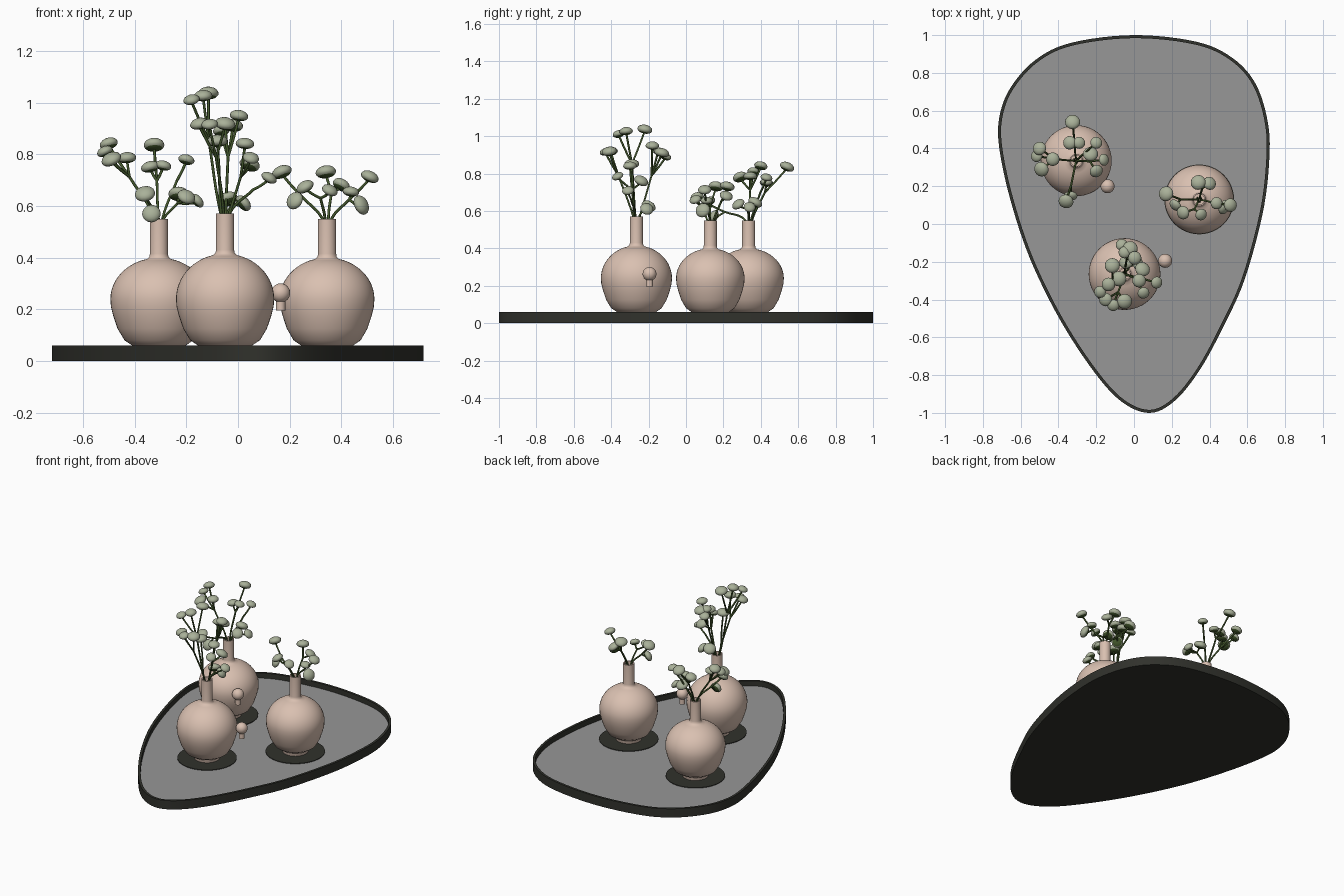
import bpy, bmesh, math
from mathutils import Vector

if "Cube" in bpy.data.objects:
    bpy.data.objects.remove(bpy.data.objects["Cube"])


def material(name, rgb):
    m = bpy.data.materials.new(name)
    m.diffuse_color = (*rgb, 1)
    m.use_nodes = True
    m.node_tree.nodes["Principled BSDF"].inputs["Base Color"].default_value = m.diffuse_color
    return m


DARK = material("charcoal", (0.030, 0.031, 0.025))
GREY = material("mirror grey", (0.31, 0.31, 0.31))
CLAY = material("blush clay", (0.70, 0.53, 0.44))
STEM = material("stem green", (0.055, 0.095, 0.025))
PETAL = material("sage petal", (0.40, 0.44, 0.32))


def finish(name, bm, mats, smooth=40):
    me = bpy.data.meshes.new(name)
    bmesh.ops.recalc_face_normals(bm, faces=bm.faces[:])
    bm.to_mesh(me)
    bm.free()
    ob = bpy.data.objects.new(name, me)
    bpy.context.collection.objects.link(ob)
    for m in mats:
        me.materials.append(m)
    bpy.ops.object.select_all(action='DESELECT')
    ob.select_set(True)
    bpy.context.view_layer.objects.active = ob
    bpy.ops.object.shade_smooth_by_angle(angle=math.radians(smooth))
    return ob


def lathe(name, profile, centre, mats, segs=48):
    """Revolve (radius, z) points around a vertical axis."""
    bm = bmesh.new()
    rings = []
    for r, z in profile:
        if r == 0:
            rings.append([bm.verts.new((centre[0], centre[1], z))] * segs)
        else:
            rings.append([bm.verts.new((centre[0] + r * math.cos(2 * math.pi * i / segs),
                                        centre[1] + r * math.sin(2 * math.pi * i / segs), z))
                          for i in range(segs)])
    for a, b in zip(rings, rings[1:]):
        for i in range(segs):
            j = (i + 1) % segs
            bm.faces.new(list(dict.fromkeys((a[i], a[j], b[j], b[i]))))
    return finish(name, bm, mats)


def closed_spline(pts, steps=6):
    """Smooth closed loop through the points (Catmull-Rom)."""
    out, n = [], len(pts)
    for i in range(n):
        a, b, c, d = (Vector(pts[(i + k) % n]) for k in (-1, 0, 1, 2))
        for s in range(steps):
            t = s / steps
            out.append(0.5 * (2 * b + (c - a) * t + (2 * a - 5 * b + 4 * c - d) * t * t
                              + (3 * b - a - 3 * c + d) * t ** 3))
    return out


# Tray: rounded guitar-pick outline with a thin raised rim and grey floor
FLOOR = 0.025
outline = closed_spline([
    (0, 1), (.33, .965), (.52, .88), (.645, .74), (.71, .53), (.715, .32), (.68, .05),
    (.587, -.29), (.48, -.53), (.35, -.77), (.217, -.935), (.085, -1), (-.06, -.945),
    (-.206, -.79), (-.39, -.51), (-.55, -.185), (-.655, .13), (-.713, .40), (-.713, .565),
    (-.655, .72), (-.52, .87), (-.33, .96)])
n = len(outline)
inner = []
for i, p in enumerate(outline):
    t = (outline[(i + 1) % n] - outline[i - 1]).normalized()
    inner.append(p + Vector((t.y, -t.x)) * 0.016)
bm = bmesh.new()
loops = [[bm.verts.new((p.x, p.y, z)) for p in loop]
         for loop, z in ((outline, 0), (outline, .06), (inner, .06), (inner, FLOOR))]
for a, b in zip(loops, loops[1:]):
    for i in range(n):
        j = (i + 1) % n
        bm.faces.new((a[i], a[j], b[j], b[i]))
bm.faces.new(loops[0])
bm.faces.new(loops[-1]).material_index = 1
finish("tray", bm, [DARK, GREY])


# Vases: round body, slim open neck, dark disc underneath
def vase(name, x, y, r, shoulder, top):
    mid = 0.24
    prof = [(0, FLOOR + .005), (.08, FLOOR + .005), (.085, .052), (.105, .06), (.135, .08),
            (.162, .125), (.179, .175), (.188, .21)]
    prof = [(pr * r / .19 if pr > .09 else pr, z) for pr, z in prof]
    h = (shoulder - mid) / math.sin(math.acos(.045 / r))
    k = math.acos(.045 / r)
    prof += [(r * math.cos(k * i / 12), mid + h * math.sin(k * i / 12)) for i in range(13)]
    prof += [(.037, shoulder + .008), (.035, shoulder + .02), (.035, top), (.028, top),
             (.028, top - .1), (0, top - .1)]
    lathe(name, prof, (x, y), [CLAY])
    lathe(name + "_disc", [(0, FLOOR + .001), (.185, FLOOR + .001), (.185, FLOOR + .005),
                           (0, FLOOR + .005)], (x, y), [DARK])


# Small ball knob on a short peg, beside a vase
def knob(name, x, y):
    c, r = .263, .037
    prof = [(0, .195), (.018, .195), (.018, .231)]
    prof += [(r * math.cos(a), c + r * math.sin(a))
             for a in (math.radians(-60 + 15 * i) for i in range(10))] + [(0, c + r)]
    lathe(name, prof, (x, y), [CLAY], 24)


# Flower heads: flattened caps, green on the lower calyx
def flower_heads(name, heads):
    bm = bmesh.new()
    for pos, axis, size in heads:
        rot = Vector((0, 0, 1)).rotation_difference(axis)
        res = bmesh.ops.create_uvsphere(bm, u_segments=16, v_segments=10, radius=1)
        verts = res["verts"]
        for f in {f for v in verts for f in v.link_faces}:
            f.material_index = 1 if f.calc_center_median().z < -.5 else 0
        for v in verts:
            q = v.co.copy()
            z = q.z * (.65 if q.z > 0 else .55)
            v.co = pos + rot @ Vector((q.x, q.y, z)) * size
    finish(name, bm, [PETAL, STEM], 60)


def flower_stems(name, paths):
    cu = bpy.data.curves.new(name, 'CURVE')
    cu.dimensions = '3D'
    cu.bevel_depth = 0.0055
    cu.bevel_resolution = 1
    cu.resolution_u = 6
    cu.use_fill_caps = True
    for path in paths:
        sp = cu.splines.new('BEZIER')
        sp.bezier_points.add(len(path) - 1)
        for bp, co in zip(sp.bezier_points, path):
            bp.co = co
            bp.handle_left_type = bp.handle_right_type = 'AUTO'
    cu.materials.append(STEM)
    ob = bpy.data.objects.new(name, cu)
    bpy.context.collection.objects.link(ob)


# Bouquet: each group of heads shares one stem that forks part way up
def bouquet(name, x, y, top, groups):
    heads, paths = [], []
    for gi, group in enumerate(groups):
        pts = [Vector(p) for p in group]
        mean = sum(pts, Vector()) / len(pts)
        a = 2.4 * gi
        root = Vector((x + .012 * math.cos(a), y + .012 * math.sin(a), top - .1))
        lip = Vector((x, y, top)) + Vector((mean.x - x, mean.y - y, 0)).normalized() * .018
        fork = lip.lerp(mean, .6)
        fork.z += .01
        paths.append([root, lip, fork])
        for i, p in enumerate(pts):
            axis = ((p - fork).normalized() + Vector((0, 0, .8))).normalized()
            size = .040 - .004 * ((i + gi) % 3)
            paths.append([fork, fork.lerp(p, .5) + Vector((0, 0, -.006)), p - axis * size * .4])
            heads.append((p, axis, size))
    flower_stems(name + "_stems", paths)
    flower_heads(name + "_heads", heads)


vase("front_vase", -.05, -.265, .19, .41, .57)
vase("left_vase", -.306, .335, .188, .395, .55)
vase("right_vase", .345, .13, .183, .395, .55)
knob("front_knob", .165, -.195)
knob("left_knob", -.14, .2)

bouquet("front_flowers", -.05, -.265, .57, [
    [(-.115, -.22, 1.035), (-.135, -.32, 1.025), (-.18, -.36, 1.01)],
    [(-.15, -.40, .917), (-.11, -.43, .915), (-.05, -.41, .917)],
    [(-.05, -.15, .92), (-.02, -.13, .91), (.004, -.18, .948), (-.065, -.11, .89)],
    [(-.08, -.29, .85)],
    [(.027, -.30, .84), (.05, -.365, .785), (.045, -.24, .76)],
    [(.12, -.31, .708)],
    [(-.04, -.20, .625), (.02, -.21, .61)]])
bouquet("left_flowers", -.306, .335, .55, [
    [(-.325, .54, .835), (-.34, .43, .75), (-.29, .43, .755)],
    [(-.50, .40, .84), (-.515, .36, .81), (-.49, .29, .78), (-.43, .343, .785)],
    [(-.20, .43, .778)],
    [(-.36, .12, .646), (-.335, .15, .57)],
    [(-.20, .28, .635), (-.16, .34, .62), (-.23, .37, .645)]])
bouquet("right_flowers", .345, .13, .55, [
    [(.34, .22, .73), (.40, .215, .68)],
    [(.26, .06, .673), (.355, .05, .66)],
    [(.437, .11, .654), (.476, .09, .603), (.51, .10, .712)],
    [(.17, .16, .73), (.22, .10, .62)]])
